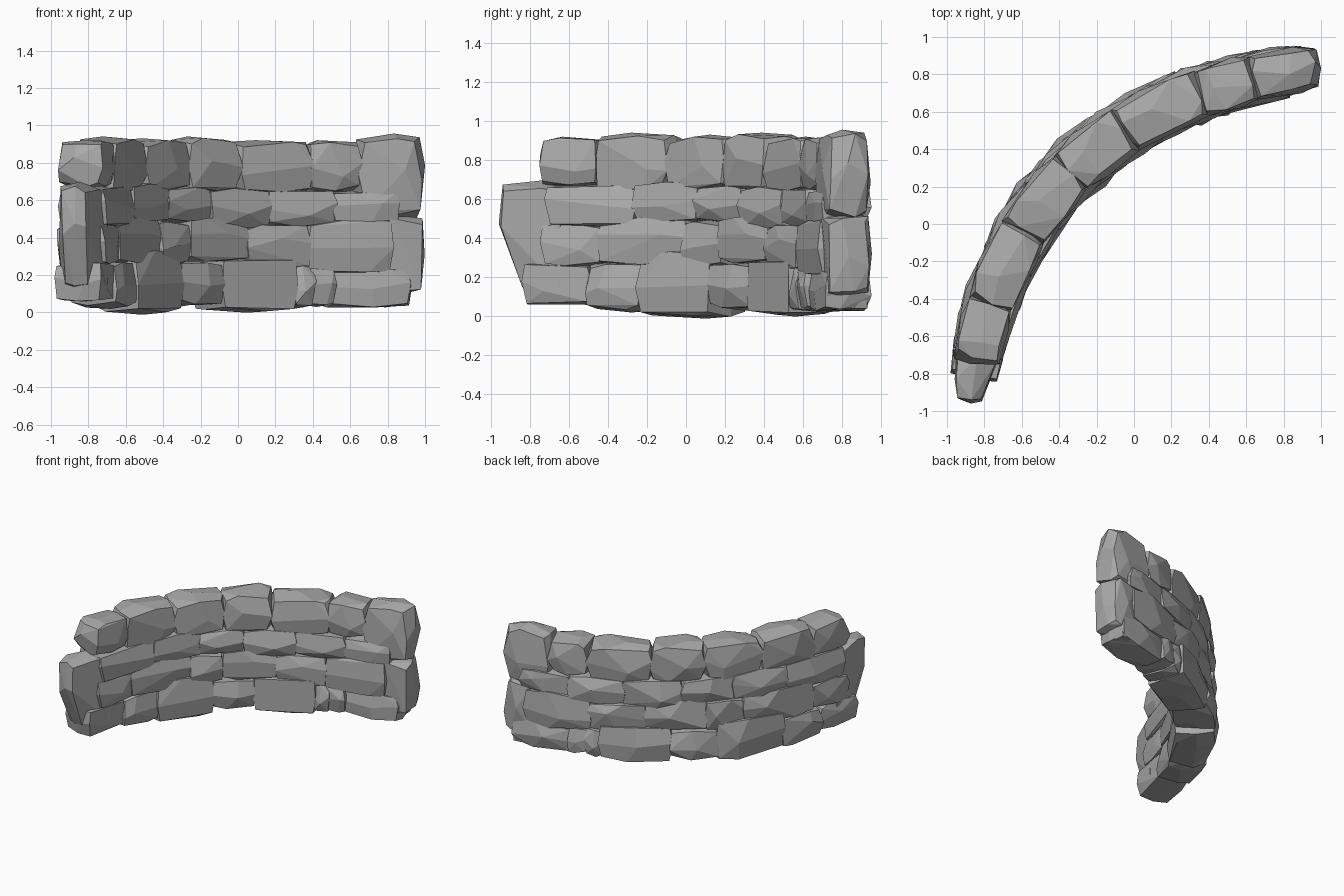
import bpy, bmesh, random
from mathutils import Vector

random.seed(11)
if "Cube" in bpy.data.objects:
    bpy.data.objects.remove(bpy.data.objects["Cube"])

# Single stone colour
stone_grey = bpy.data.materials.new("stone grey")
stone_grey.use_nodes = True
colour = (0.4, 0.4, 0.4, 1)
stone_grey.diffuse_color = colour
bsdf = stone_grey.node_tree.nodes["Principled BSDF"]
bsdf.inputs["Base Color"].default_value = colour
bsdf.inputs["Roughness"].default_value = 0.9

# Plan of the wall: a bent path
START, BEND, END = Vector((-0.88, -0.96)), Vector((-0.7, 0.65)), Vector((1.0, 0.84))


def on_wall(t, offset, z):
    """Point at fraction t of the wall, offset sideways, at height z."""
    centre = START * (1 - t) ** 2 + BEND * 2 * t * (1 - t) + END * t * t
    along = ((BEND - START) * (1 - t) + (END - BEND) * t).normalized()
    return Vector((centre.x - along.y * offset, centre.y + along.x * offset, z))


def vary(low, high):
    return random.uniform(low, high)


def stone(name, t0, t1, z0, z1, half, end_taper=(1, 1), lean=0, worn=.025):
    """Chipped boulder: hull of a box with worn corners and fuller middles."""
    wear = min(.35, worn / (t1 - t0))
    points = []
    signs = (-1, 1)
    for a in signs:
        for b in signs:
            for v in signs:
                points.append((a * (1 - wear * vary(.4, 1)), v * vary(.7, .9), b * vary(.7, .9)))
            # edges running through the thickness, along the length and up the ends
            points.append((a * (1 - wear * vary(.2, .7)), vary(-.3, .3), b * vary(.85, .97)))
            points.append((vary(-.5, .5), a * vary(.75, .93), b * vary(.88, .98)))
            points.append((a * (1 - wear * vary(0, .4)), b * vary(.8, .95), vary(-.3, .3)))
    for side in signs:
        points.append((side * 1.03, vary(-.3, .3), vary(-.3, .3)))
        points.append((vary(-.4, .4), vary(-.3, .3), side * 1.03))
        points.append((vary(-.5, .5), side * vary(.98, 1.06), vary(-.4, .4)))
    bm = bmesh.new()
    for u, v, w in points:
        blend = (u + 1) / 2
        taper = end_taper[0] * (1 - blend) + end_taper[1] * blend
        # lean pulls the foot of the near end along the wall
        t = t0 + (t1 - t0) * blend + lean * (1 - blend) * max(0, -w)
        bm.verts.new(on_wall(t, v * half * taper, z0 + (z1 - z0) * (w + 1) / 2))
    hull = bmesh.ops.convex_hull(bm, input=bm.verts)
    spare = {g for g in hull["geom_interior"] + hull["geom_unused"]
             if isinstance(g, bmesh.types.BMVert)}
    bmesh.ops.delete(bm, geom=list(spare), context="VERTS")
    bmesh.ops.dissolve_limit(bm, angle_limit=0.14, verts=bm.verts, edges=bm.edges)
    bmesh.ops.recalc_face_normals(bm, faces=bm.faces)
    mesh = bpy.data.meshes.new(name)
    bm.to_mesh(mesh)
    bm.free()
    mesh.materials.append(stone_grey)
    obj = bpy.data.objects.new(name, mesh)
    bpy.context.collection.objects.link(obj)


# Courses: half thickness at the ends and in the middle, joints, bottoms, tops
courses = {
    "base": (.12, .175, (.05, .165, .275, .455, .58, .755, .79, .835, .97),
             (.06, .03, 0, .04, .01, .03, .04, .03),
             (.27, .27, .33, .27, .29, .25, .24, .23)),
    "lower": (.14, .165, (.08, .19, .385, .485, .645, .785, .94),
              (.26, .26, .25, .27, .24, .21), (.47, .51, .49, .51, .47, .5)),
    "upper": (.14, .16, (.09, .265, .415, .55, .7, .835, .95),
              (.46, .48, .48, .44, .46, .49), (.68, .69, .67, .67, .66, .65)),
    "cap": (.125, .145, (.075, .18, .335, .49, .63, .79, .885),
            (.67, .65, .65, .65, .64, .65), (.91, .93, .92, .93, .91, .91)),
}
for course, (thin, thick, joints, bottoms, tops) in courses.items():
    worn = .04 if course == "cap" else .025
    for i, (z0, z1) in enumerate(zip(bottoms, tops)):
        a, b = joints[i], joints[i + 1]
        middle = (a + b) / 2
        half = thin + (thick - thin) * 4 * middle * (1 - middle)
        stone(f"{course}_stone_{i + 1}", a - .007, b + .007, z0 - .007, z1 + .007,
              half, worn=worn)

# Tall stones closing both ends
stone("right_end_stone", .002, .12, .1, .69, .145, (.5, 1.05), lean=.04)
stone("left_end_cap_stone", .88, .998, .5, .95, .135, (1, .85), worn=.04)
stone("left_end_stone", .92, .998, .1, .52, .135, (1, .85))
stone("left_end_foot_stone", .91, .975, .03, .22, .12)
